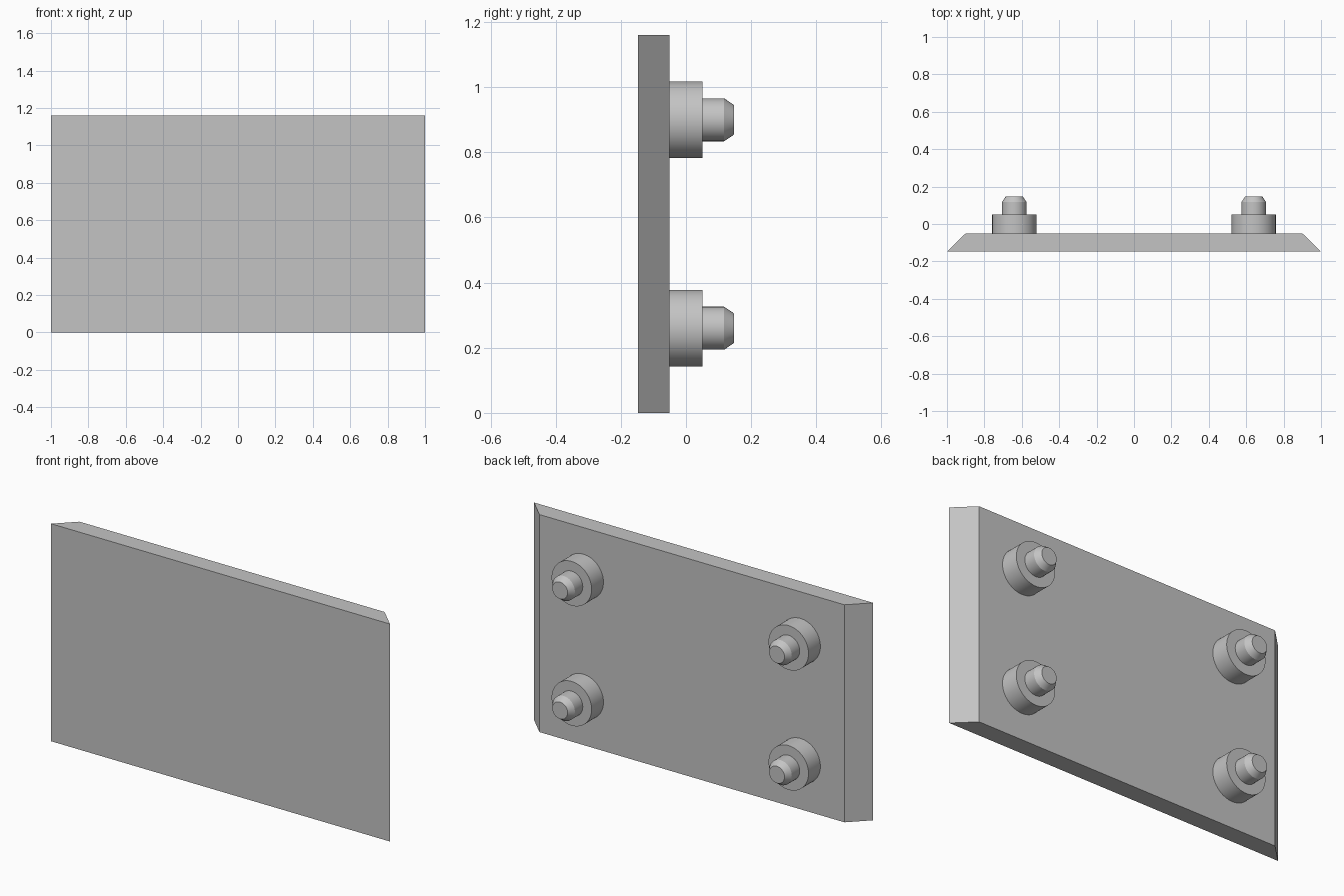
import bpy
import bmesh
import math
from mathutils import Vector

cube = bpy.data.objects.get("Cube")
if cube:
    bpy.data.objects.remove(cube, do_unlink=True)

COLOUR = (0.55, 0.55, 0.55, 1)
grey = bpy.data.materials.new("plain_grey")
grey.use_nodes = True
grey.diffuse_color = COLOUR
grey.node_tree.nodes["Principled BSDF"].inputs["Base Color"].default_value = COLOUR

HEIGHT = 1.16
FRONT_Y, BACK_Y = -0.148, -0.05


def add_object(name, bm):
    bmesh.ops.recalc_face_normals(bm, faces=bm.faces)
    mesh = bpy.data.meshes.new(name)
    bm.to_mesh(mesh)
    bm.free()
    mesh.materials.append(grey)
    obj = bpy.data.objects.new(name, mesh)
    bpy.context.collection.objects.link(obj)
    return obj


# Plate: a profile with slanted ends, extruded upwards
bm = bmesh.new()
outline = [(-1, FRONT_Y), (1, FRONT_Y), (0.9, BACK_Y), (-0.9, BACK_Y)]
base = bm.faces.new([bm.verts.new((x, y, 0)) for x, y in outline])
top = bmesh.ops.extrude_face_region(bm, geom=[base])["geom"]
bmesh.ops.translate(bm, vec=(0, 0, HEIGHT),
                    verts=[v for v in top if isinstance(v, bmesh.types.BMVert)])
add_object("plate", bm)

# Mounting stud: radius and depth profile turned about the y axis
STUD = [(0, BACK_Y), (0.118, BACK_Y), (0.118, 0.05), (0.066, 0.05),
        (0.066, 0.117), (0.045, 0.148), (0, 0.148)]


def add_stud(name, x, z):
    bm = bmesh.new()
    verts = [bm.verts.new((r, y, 0)) for r, y in STUD]
    edges = [bm.edges.new(pair) for pair in zip(verts, verts[1:])]
    bmesh.ops.spin(bm, geom=verts + edges, cent=(0, 0, 0), axis=(0, 1, 0),
                   angle=math.tau, steps=64)
    bmesh.ops.remove_doubles(bm, verts=bm.verts, dist=0.0005)
    obj = add_object(name, bm)
    obj.location = Vector((x, 0, z))
    bpy.ops.object.select_all(action="DESELECT")
    obj.select_set(True)
    bpy.context.view_layer.objects.active = obj
    bpy.ops.object.shade_smooth_by_angle(angle=math.radians(25))


# Four studs on the back
for side, x in (("left", 0.64), ("right", -0.64)):
    for level, z in (("lower", 0.26), ("upper", 0.9)):
        add_stud(f"{level}_{side}_stud", x, z)
